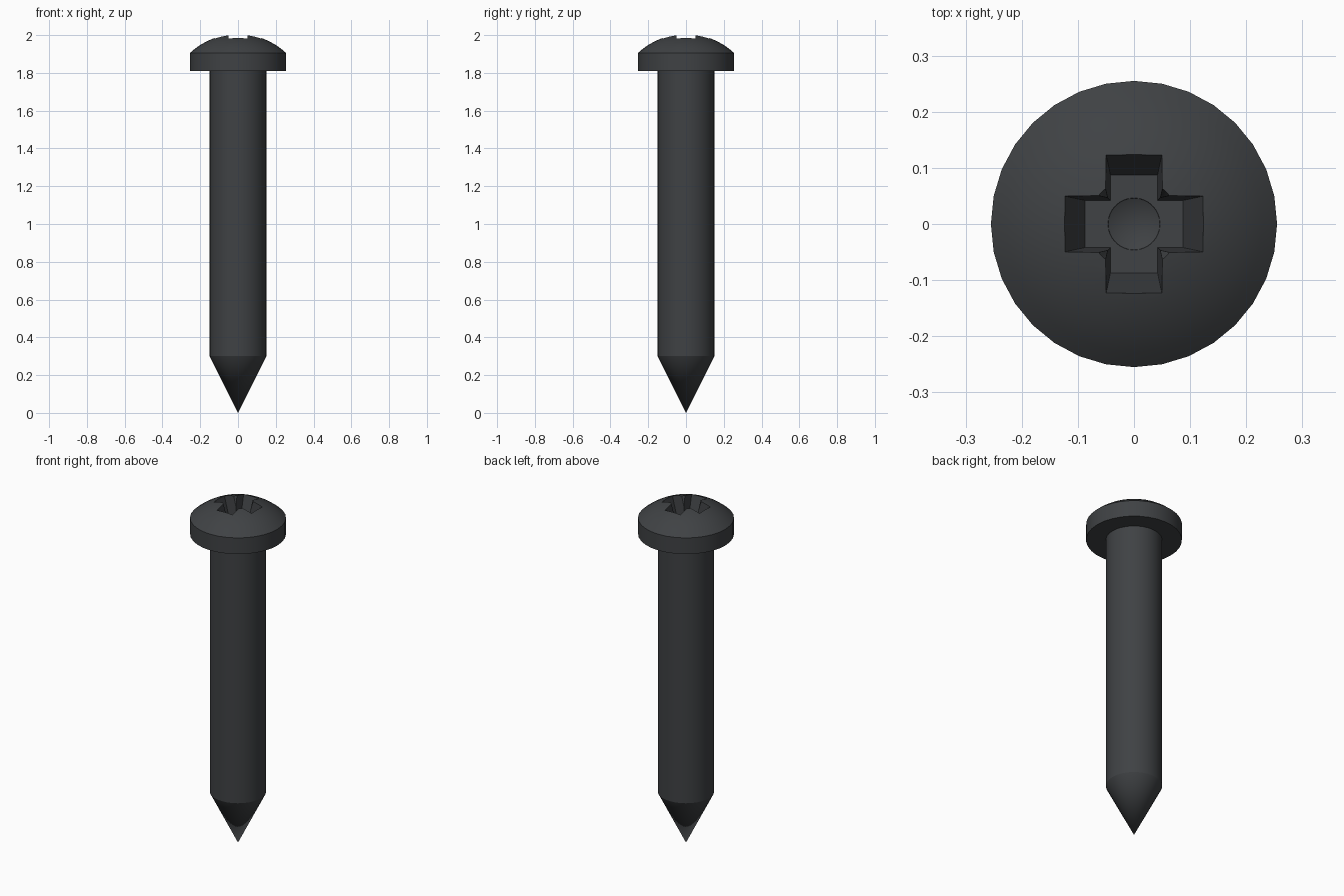
import bpy, bmesh, math

if "Cube" in bpy.data.objects:
    bpy.data.objects.remove(bpy.data.objects["Cube"])

SEG = 32

def make_object(name, bm):
    bmesh.ops.recalc_face_normals(bm, faces=bm.faces)
    me = bpy.data.meshes.new(name)
    bm.to_mesh(me)
    bm.free()
    ob = bpy.data.objects.new(name, me)
    bpy.context.collection.objects.link(ob)
    return ob

def lathe(name, profile):
    """Spin an (r, z) profile; both ends lie on the axis."""
    bm = bmesh.new()
    vs = [bm.verts.new((r, 0, z)) for r, z in profile]
    es = [bm.edges.new(p) for p in zip(vs, vs[1:])]
    bmesh.ops.spin(bm, geom=vs + es, cent=(0, 0, 0), axis=(0, 0, 1),
                   angle=math.tau, steps=SEG)
    bmesh.ops.remove_doubles(bm, verts=bm.verts, dist=1e-5)
    return make_object(name, bm)

def cross_prism(name, z_top, top, z_bot, bot):
    """Tapered plus-shaped prism; top and bot are (arm length, half width)."""
    bm = bmesh.new()
    rings = []
    for z, (l, w) in ((z_bot, bot), (z_top, top)):
        ring = []
        for k in range(4):
            c, s = ((1, 0), (0, 1), (-1, 0), (0, -1))[k]
            for x, y in ((l, -w), (l, w), (w, w)):
                ring.append(bm.verts.new((x * c - y * s, x * s + y * c, z)))
        rings.append(ring)
        bm.faces.new(ring)
    for i in range(12):
        j = (i + 1) % 12
        bm.faces.new((rings[0][i], rings[0][j], rings[1][j], rings[1][i]))
    return make_object(name, bm)

# Screw body: point, shank, head rim and domed top
R, H, Z0 = 0.255, 0.101, 1.905
ball = (R * R + H * H) / (2 * H)
a0 = math.asin(R / ball)
dome = [(ball * math.sin(a0 * (1 - i / 8)),
         Z0 + H - ball + ball * math.cos(a0 * (1 - i / 8))) for i in range(8)]
screw = lathe("screw", [(0, 0), (0.15, 0.3), (0.15, 1.81), (R, 1.81)]
              + dome + [(0, Z0 + H)])

# Drive recess cutters: tapered cross and centre cone
FLOOR = 1.865
cutters = [
    cross_prism("recess_cross", 2.035, (0.139, 0.053), FLOOR, (0.087, 0.042)),
    lathe("recess_cone", [(0, FLOOR - 0.025), (0.046, FLOOR - 0.002),
                          (0.09, 2.03), (0, 2.03)]),
]
bpy.context.view_layer.objects.active = screw
for c in cutters:
    m = screw.modifiers.new(c.name, 'BOOLEAN')
    m.operation = 'DIFFERENCE'
    m.solver = 'EXACT'
    m.object = c
    bpy.ops.object.modifier_apply(modifier=m.name)
for c in cutters:
    bpy.data.objects.remove(c)

# Dark metal finish
mat = bpy.data.materials.new("dark_metal")
mat.diffuse_color = (0.05, 0.054, 0.058, 1)
mat.use_nodes = True
mat.node_tree.nodes["Principled BSDF"].inputs["Base Color"].default_value = mat.diffuse_color
screw.data.materials.clear()
screw.data.materials.append(mat)
screw.select_set(True)
bpy.ops.object.shade_smooth_by_angle(angle=math.radians(25))
